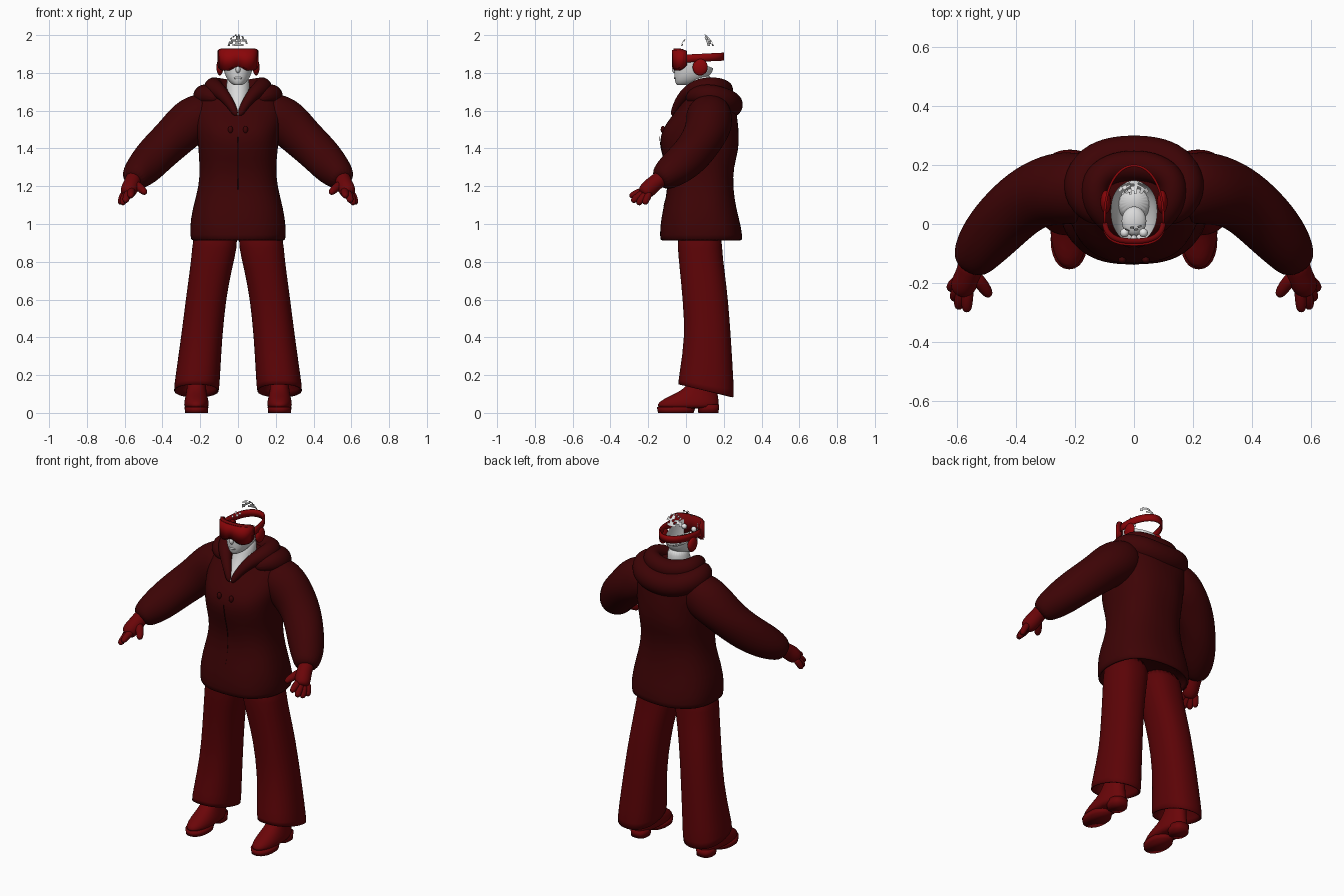
import bpy, bmesh, math, random
from mathutils import Vector

random.seed(4)
default_cube = bpy.data.objects.get("Cube")
if default_cube:
    bpy.data.objects.remove(default_cube, do_unlink=True)


def make_material(name, red, green, blue):
    material = bpy.data.materials.new(name)
    material.use_nodes = True
    color = (red, green, blue, 1)
    material.diffuse_color = color
    material.node_tree.nodes["Principled BSDF"].inputs["Base Color"].default_value = color
    return material


jacket_color = make_material("dark maroon cloth", .046, .001, .0015)
seam_color = make_material("seam black", .015, .001, .001)
pants_color = make_material("deep red cloth", .105, .001, .002)
leather_color = make_material("glove and shoe red", .145, .0015, .0025)
goggle_color = make_material("goggle red", .25, .0015, .0025)
frame_color = make_material("goggle frame red", .16, .0015, .0025)
skin_color = make_material("pale grey skin", .7, .7, .7)
white_color = make_material("white", .85, .85, .85)


def finish(name, bm, material, mirror=False, subdivide=0, thickness=0):
    """Turn a bmesh into a smooth shaded object with its modifiers."""
    bmesh.ops.recalc_face_normals(bm, faces=bm.faces)
    mesh = bpy.data.meshes.new(name)
    bm.to_mesh(mesh)
    bm.free()
    mesh.materials.append(material)
    for polygon in mesh.polygons:
        polygon.use_smooth = True
    obj = bpy.data.objects.new(name, mesh)
    bpy.context.collection.objects.link(obj)
    if thickness:
        solid = obj.modifiers.new("Thickness", "SOLIDIFY")
        solid.thickness = thickness
        solid.offset = 0
    if mirror:
        obj.modifiers.new("Mirror", "MIRROR")
    if subdivide:
        smooth = obj.modifiers.new("Smooth", "SUBSURF")
        smooth.levels = smooth.render_levels = subdivide
    return obj


def skin_rings(rings, caps):
    """Bridge rings of points into one surface."""
    bm = bmesh.new()
    loops = [[bm.verts.new(point) for point in ring] for ring in rings]
    for low, high in zip(loops, loops[1:]):
        count = len(low)
        for i in range(count):
            j = (i + 1) % count
            bm.faces.new((low[i], low[j], high[j], high[i]))
    if caps:
        bm.faces.new(loops[0])
        bm.faces.new(loops[-1])
    return bm


def loft(name, sections, material, sides=24, power=2, ripple=0, caps=True, **options):
    """Stack sections (z, left x, right x, front y, back y, tilt)."""
    rings = []
    for z, x0, x1, y0, y1, tilt in sections:
        ring = []
        for i in range(sides):
            angle = math.tau * i / sides
            wave = 1 + ripple * math.sin(angle * 7 + z * 23)
            c, s = math.cos(angle), math.sin(angle)
            dx = math.copysign(abs(c) ** (2 / power), c) * (x1 - x0) / 2 * wave
            dy = math.copysign(abs(s) ** (2 / power), s) * (y1 - y0) / 2 * wave
            ring.append(((x0 + x1) / 2 + dx, (y0 + y1) / 2 + dy, z + tilt * dy))
        rings.append(ring)
    return finish(name, skin_rings(rings, caps), material, **options)


def tube(name, path, material, sides=14, ripple=0, **options):
    """Sweep a circle along points (x, y, z, radius)."""
    points = [Vector(p[:3]) for p in path]
    rings = []
    for i, center in enumerate(points):
        along = (points[min(i + 1, len(points) - 1)] - points[max(i - 1, 0)]).normalized()
        side = along.cross(Vector((0, .2, 1))).normalized()
        up = side.cross(along)
        ring = []
        for k in range(sides):
            angle = math.tau * k / sides
            radius = path[i][3] * (1 + ripple * math.sin(angle * 3 + i * 2))
            ring.append(center + radius * (side * math.cos(angle) + up * math.sin(angle)))
        rings.append(ring)
    return finish(name, skin_rings(rings, True), material, subdivide=2, **options)


def both_sides(half):
    """Continue a path that ends on the centre line onto the other side."""
    return half + [(-x, y, z, r) for x, y, z, r in reversed(half[:-1])]


def ball(name, center, size, material, mirror=False):
    bm = bmesh.new()
    bmesh.ops.create_uvsphere(bm, u_segments=20, v_segments=12, radius=1)
    for v in bm.verts:
        v.co = Vector(center) + Vector(a * b for a, b in zip(v.co, size))
    return finish(name, bm, material, mirror)


def ribbon(name, columns, material, thickness):
    """Join columns of (x, y, bottom z, top z) into a curved strip."""
    bm = bmesh.new()
    pairs = [(bm.verts.new((x, y, low)), bm.verts.new((x, y, high))) for x, y, low, high in columns]
    for a, b in zip(pairs, pairs[1:]):
        bm.faces.new((a[0], b[0], b[1], a[1]))
    return finish(name, bm, material, thickness=thickness)


# Jacket body, with a turned-in hem
torso = [(.98, .22, -.1, .26), (.92, .23, -.12, .28), (.902, .252, -.139, .3),
         (.98, .256, -.14, .294), (1.08, .242, -.122, .267), (1.2, .207, -.092, .247),
         (1.3, .202, -.102, .252), (1.39, .21, -.132, .28), (1.47, .217, -.14, .28),
         (1.53, .228, -.108, .275), (1.59, .235, -.06, .268), (1.65, .222, -.015, .26),
         (1.7, .18, .012, .24), (1.73, .1, .05, .2)]
loft("jacket_body", [(z, -w, w, f, b, 0) for z, w, f, b in torso], jacket_color,
     sides=36, power=2.4, ripple=.008, subdivide=1)

# Zip seam and drawstring toggles
tube("zip_seam", [(0, f, z, .003) for z, w, f, b in torso[4:9]], seam_color, sides=6)
ball("drawstring_toggle", (.04, -.122, 1.5), (.013, .012, .02), jacket_color, True)

# Sleeves
tube("sleeve", [(.13, .12, 1.59, .105), (.2, .125, 1.575, .124), (.265, .12, 1.53, .126),
                (.345, .095, 1.455, .113), (.425, .035, 1.375, .108), (.495, -.045, 1.3, .1),
                (.54, -.11, 1.255, .08), (.558, -.145, 1.225, .056)],
     jacket_color, sides=20, ripple=.025, mirror=True)

# Hood: collar roll and the wide fold lying over shoulders and back
tube("hood_collar", both_sides([
    (.006, -.072, 1.57, .016), (.035, -.048, 1.63, .024), (.085, 0, 1.695, .036),
    (.135, .07, 1.727, .05), (.135, .15, 1.725, .055), (.08, .19, 1.715, .055),
    (0, .2, 1.705, .055)]), jacket_color)
tube("hood_fold", both_sides([
    (.1, .01, 1.66, .03), (.175, .06, 1.69, .052), (.195, .14, 1.68, .063),
    (.14, .21, 1.65, .069), (.07, .228, 1.635, .072), (0, .232, 1.63, .072)]), jacket_color)

# Flared trouser legs, hems lower at the back
loft("trouser_leg", [(.25, .13, .3, 0, .22, 0), (.125, .115, .325, -.025, .235, -.25),
                     (.098, .099, .344, -.046, .257, -.25), (.19, .095, .333, -.037, .252, -.1),
                     (.4, .083, .302, -.006, .238, 0), (.6, .063, .277, -.018, .224, 0),
                     (.75, .035, .257, -.033, .205, 0), (.87, .004, .242, -.045, .19, 0),
                     (1, -.005, .235, -.05, .19, 0)],
     pants_color, power=2.3, ripple=.006, mirror=True, subdivide=1)

# Shoes
loft("shoe_upper", [(.02, .158, .282, -.152, .172, 0), (.045, .153, .287, -.158, .176, 0),
                    (.075, .158, .282, -.12, .172, 0), (.1, .165, .275, -.06, .168, 0),
                    (.14, .17, .27, .01, .165, 0), (.22, .172, .268, .04, .16, 0)],
     leather_color, power=2.2, mirror=True, subdivide=1)
loft("shoe_sole", [(0, .16, .28, -.148, .04, 0), (.03, .157, .283, -.154, .05, 0)],
     leather_color, power=2.2, mirror=True)
loft("shoe_heel", [(0, .172, .268, .065, .172, 0), (.045, .168, .272, .06, .176, 0)],
     leather_color, power=2.6, mirror=True)

# Gloves
tube("glove_palm", [(.552, -.12, 1.25, .045), (.558, -.155, 1.225, .043), (.57, -.19, 1.195, .047),
                    (.583, -.215, 1.17, .044), (.59, -.23, 1.155, .03)], leather_color, mirror=True)
fingers = {
    "index_finger": [(.562, -.205, 1.18, .022), (.567, -.25, 1.168, .022), (.568, -.302, 1.143, .018)],
    "middle_finger": [(.578, -.215, 1.17, .022), (.59, -.255, 1.145, .022), (.597, -.289, 1.115, .017)],
    "ring_finger": [(.59, -.205, 1.165, .022), (.604, -.235, 1.135, .021), (.613, -.257, 1.1, .017)],
    "little_finger": [(.6, -.19, 1.17, .02), (.616, -.208, 1.135, .02), (.625, -.222, 1.102, .016)],
    "thumb": [(.55, -.17, 1.215, .026), (.515, -.205, 1.19, .024), (.487, -.248, 1.16, .018)],
}
for finger, path in fingers.items():
    tube(finger, path, leather_color, sides=10, mirror=True)

# Neck and chest wedge showing in the collar opening
neck = [(1.55, .012, -.09, .1), (1.61, .042, -.066, .12), (1.67, .068, -.022, .135),
        (1.72, .062, .002, .135), (1.8, .06, .02, .14)]
loft("neck", [(z, -w, w, f, b, 0) for z, w, f, b in neck], skin_color, subdivide=1)

# Head shell, open above and lower at the back
head = [(1.735, .022, -.045, .04, 0), (1.75, .045, -.056, .09, .1), (1.78, .066, -.063, .125, .05),
        (1.815, .077, -.064, .14, -.1), (1.865, .08, -.06, .146, -.4)]
loft("head", [(z, -w, w, f, b, t) for z, w, f, b, t in head], skin_color, power=2.2,
     caps=False, subdivide=1)
ball("nose", (0, -.056, 1.818), (.013, .019, .02), skin_color)
ball("lips", (0, -.056, 1.773), (.022, .008, .007), skin_color)
ball("inner_mouth", (0, .01, 1.81), (.042, .05, .025), skin_color)
ball("eye", (.032, -.03, 1.865), (.015, .015, .015), white_color, True)

# Loose scalp shards above the head
bm = bmesh.new()
bmesh.ops.create_uvsphere(bm, u_segments=28, v_segments=28, radius=1)
for v in bm.verts:
    v.co = Vector((v.co.x * .078, .06 + v.co.y * .098, 1.885 + v.co.z * .13))
hidden = []
for face in bm.faces:
    c = face.calc_center_median()
    in_patch = (c.y > .1 and 1.935 < c.z < 2.0) or (c.y < -.005 and 1.935 < c.z < 1.98)
    if not in_patch or random.random() > .45:
        hidden.append(face)
bmesh.ops.delete(bm, geom=hidden, context="FACES")
finish("scalp_shards", bm, white_color)


# Goggles: thick wrapped frame and a lens plate with a nose notch
def goggle_columns(width, front, inset):
    columns = []
    for i in range(33):
        u = i / 16 - 1
        notch = .022 * math.exp(-(u / .22) ** 2)
        corner = .028 * abs(u) ** 5
        columns.append((width * math.sin(u * 1.5), front + .062 * abs(u) ** 2.4,
                        1.811 + notch + corner + inset, 1.93 - corner * .5 - inset))
    return columns


ribbon("goggle_frame", goggle_columns(.099, -.058, 0), frame_color, .018)
ribbon("goggle_lens", goggle_columns(.102, -.07, .008), goggle_color, .008)

# Strap around the back of the head
strap = []
for i in range(33):
    angle = math.pi * i / 32
    back = math.sin(angle) ** .8
    strap.append((.1 * math.cos(angle), .198 * back, 1.855 + .01 * back, 1.897 + .01 * back))
ribbon("goggle_strap", strap, goggle_color, .008)

# Ear pads
ball("ear_pad", (.096, .075, 1.83), (.018, .04, .044), goggle_color, True)
